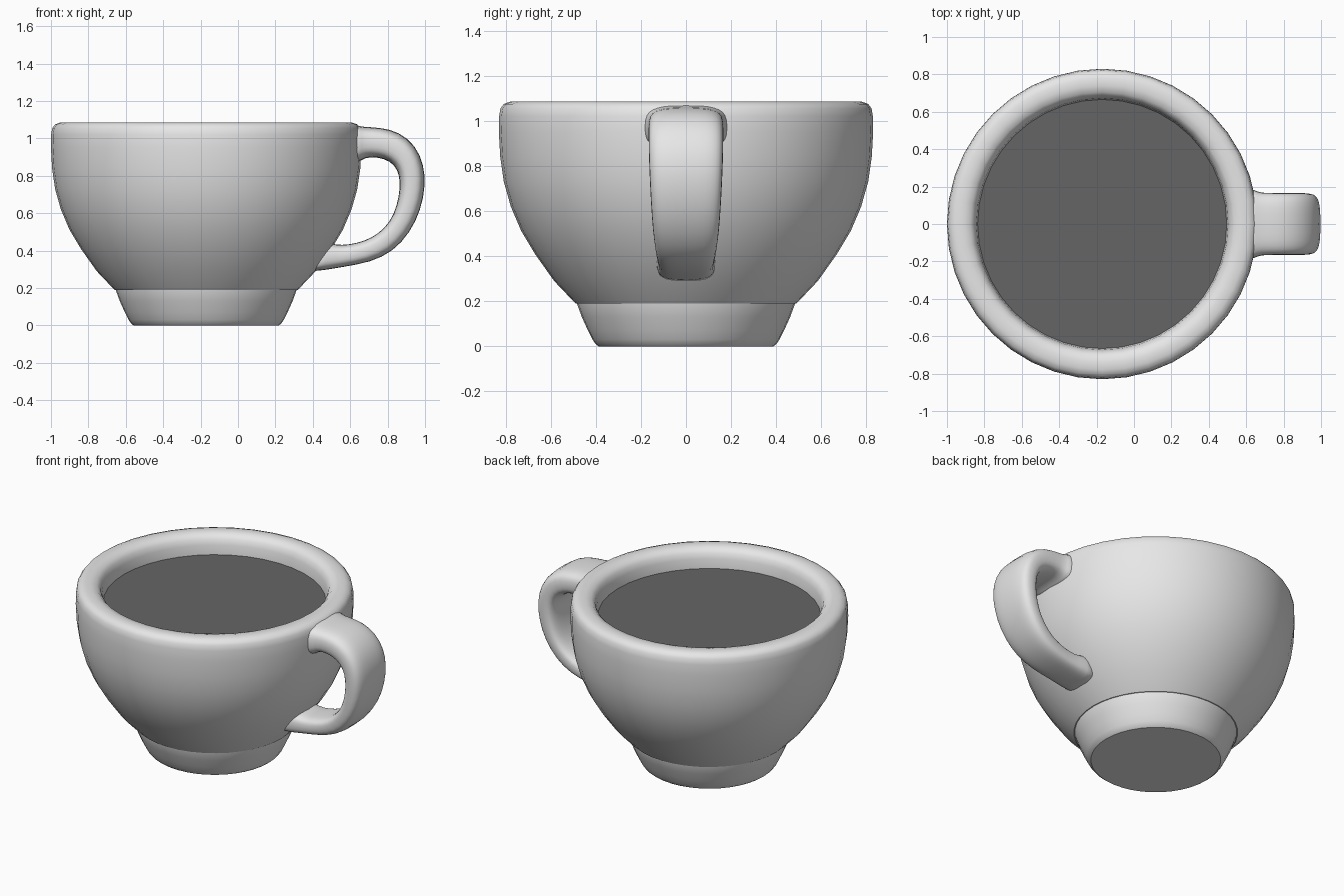
import bpy, bmesh, math
from mathutils import Vector

cube = bpy.data.objects.get("Cube")
if cube:
    bpy.data.objects.remove(cube, do_unlink=True)

CUP_X = -0.17
SIDES = 40


def make_material(name, grey):
    mat = bpy.data.materials.new(name)
    mat.use_nodes = True
    colour = (grey, grey, grey, 1)
    mat.diffuse_color = colour
    mat.node_tree.nodes["Principled BSDF"].inputs["Base Color"].default_value = colour
    return mat


def finish(name, bm, mat, angle):
    bmesh.ops.remove_doubles(bm, verts=bm.verts, dist=0.0005)
    bmesh.ops.recalc_face_normals(bm, faces=bm.faces)
    mesh = bpy.data.meshes.new(name)
    bm.to_mesh(mesh)
    bm.free()
    mesh.materials.append(mat)
    obj = bpy.data.objects.new(name, mesh)
    bpy.context.collection.objects.link(obj)
    bpy.ops.object.select_all(action="DESELECT")
    obj.select_set(True)
    bpy.context.view_layer.objects.active = obj
    bpy.ops.object.shade_smooth_by_angle(angle=math.radians(angle))
    return obj


def lathe(name, profile, mat, angle=30):
    """Turn a (radius, height) profile around the cup axis."""
    bm = bmesh.new()
    verts = [bm.verts.new((CUP_X + r, 0, z)) for r, z in profile]
    edges = [bm.edges.new(pair) for pair in zip(verts, verts[1:])]
    bmesh.ops.spin(bm, geom=verts + edges, cent=(CUP_X, 0, 0), axis=(0, 0, 1),
                   angle=math.tau, steps=SIDES, use_duplicate=False)
    return finish(name, bm, mat, angle)


def rounded_loft(name, stations, mat, sides=16, roundness=0.6):
    """Skin rounded-box sections given as outer point, inner point, half width."""
    bm = bmesh.new()
    rings = []
    for ox, oz, ix, iz, width in stations:
        outer, inner = Vector((ox, 0, oz)), Vector((ix, 0, iz))
        middle, across = (outer + inner) / 2, (outer - inner) / 2
        ring = []
        for k in range(sides):
            a = math.tau * (k + 0.5) / sides
            c, s = (math.copysign(abs(f) ** roundness, f)
                    for f in (math.cos(a), math.sin(a)))
            ring.append(bm.verts.new(middle + across * c + Vector((0, width * s, 0))))
        rings.append(ring)
    for a, b in zip(rings, rings[1:]):
        for k in range(sides):
            n = (k + 1) % sides
            bm.faces.new((a[k], a[n], b[n], b[k]))
    bm.faces.new(rings[0])
    bm.faces.new(rings[-1])
    obj = finish(name, bm, mat, 60)
    obj.modifiers.new("Smooth", "SUBSURF").levels = 1
    obj.modifiers["Smooth"].render_levels = 1
    return obj


ceramic = make_material("grey ceramic", 0.8)
drink = make_material("dark drink", 0.13)

# Bowl with a thick rounded rim
lathe("bowl", [
    (0, 0.19), (0.49, 0.19), (0.585, 0.29), (0.67, 0.41), (0.73, 0.51),
    (0.777, 0.62), (0.808, 0.73), (0.824, 0.84), (0.83, 0.95), (0.829, 1.02),
    (0.823, 1.055), (0.808, 1.075), (0.78, 1.085), (0.74, 1.086),
    (0.705, 1.077), (0.684, 1.055), (0.673, 1.02), (0.666, 0.96),
    (0.664, 0.9), (0, 0.9)], ceramic, 40)

# Tapered foot
lathe("foot", [
    (0, 0.2), (0.485, 0.2), (0.484, 0.19), (0.462, 0.13), (0.435, 0.07),
    (0.415, 0.03), (0.401, 0.01), (0.388, 0), (0, 0)], ceramic)

# Drink surface
lathe("drink_surface", [(0, 0.953), (0.668, 0.953), (0.668, 0.96), (0, 0.96)], drink)

# Handle, flared where it meets the bowl
rounded_loft("handle", [
    (0.58, 1.075, 0.58, 0.86, 0.2),
    (0.645, 1.07, 0.65, 0.87, 0.185),
    (0.67, 1.062, 0.675, 0.897, 0.168),
    (0.76, 1.06, 0.745, 0.9, 0.168),
    (0.86, 1.037, 0.815, 0.878, 0.168),
    (0.95, 0.965, 0.855, 0.83, 0.168),
    (0.995, 0.86, 0.866, 0.765, 0.166),
    (1.003, 0.75, 0.86, 0.69, 0.162),
    (0.98, 0.62, 0.835, 0.595, 0.156),
    (0.92, 0.495, 0.785, 0.52, 0.148),
    (0.83, 0.395, 0.715, 0.468, 0.138),
    (0.71, 0.337, 0.635, 0.44, 0.128),
    (0.56, 0.312, 0.55, 0.428, 0.122),
    (0.46, 0.295, 0.5, 0.44, 0.13),
    (0.36, 0.28, 0.4, 0.45, 0.14)], ceramic)
